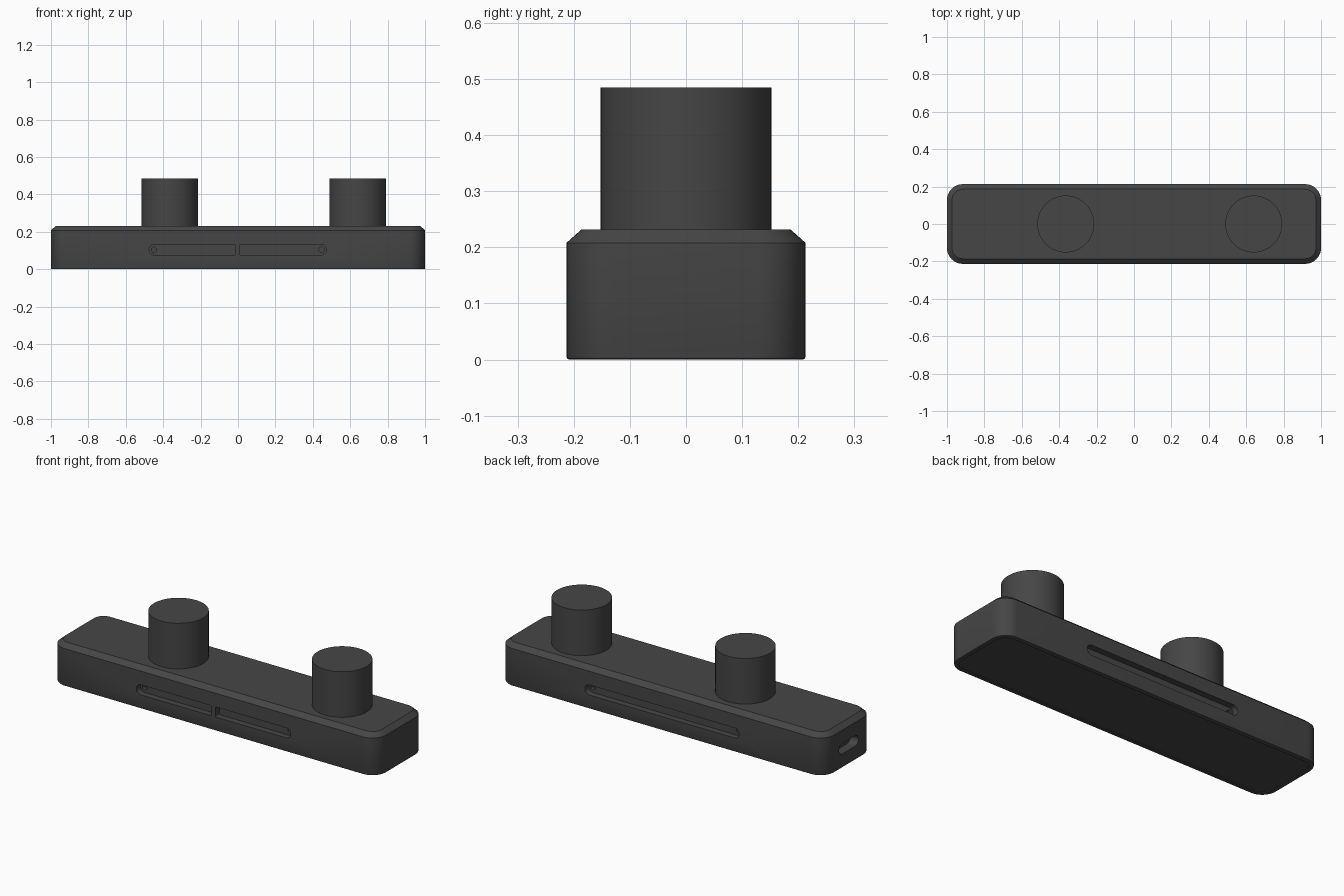
import bpy, bmesh, math

cube = bpy.data.objects.get("Cube")
if cube:
    bpy.data.objects.remove(cube, do_unlink=True)

charcoal = bpy.data.materials.new("charcoal plastic")
charcoal.use_nodes = True
COLOR = (0.061, 0.061, 0.061, 1)
charcoal.diffuse_color = COLOR
charcoal.node_tree.nodes["Principled BSDF"].inputs["Base Color"].default_value = COLOR


def rounded_rect(u0, u1, v0, v1, r_low, r_high, steps=10):
    """Counter-clockwise outline with separate radii at the u0 and u1 ends."""
    corners = [(u1 - r_high, v1 - r_high, 0, r_high), (u0 + r_low, v1 - r_low, 90, r_low),
               (u0 + r_low, v0 + r_low, 180, r_low), (u1 - r_high, v0 + r_high, 270, r_high)]
    pts = []
    for cu, cv, start, r in corners:
        for i in range(steps + 1):
            a = math.radians(start + 90 * i / steps)
            pts.append((cu + r * math.cos(a), cv + r * math.sin(a)))
    return pts


def loft(name, rings):
    """Skin a stack of matching 3D rings and cap both ends."""
    bm = bmesh.new()
    loops = [[bm.verts.new(p) for p in ring] for ring in rings]
    n = len(loops[0])
    for a, b in zip(loops, loops[1:]):
        for i in range(n):
            j = (i + 1) % n
            bm.faces.new((a[i], a[j], b[j], b[i]))
    bm.faces.new(loops[0][::-1])
    bm.faces.new(loops[-1])
    bmesh.ops.remove_doubles(bm, verts=bm.verts, dist=1e-5)
    bmesh.ops.recalc_face_normals(bm, faces=bm.faces)
    mesh = bpy.data.meshes.new(name)
    bm.to_mesh(mesh)
    bm.free()
    obj = bpy.data.objects.new(name, mesh)
    bpy.context.collection.objects.link(obj)
    mesh.materials.append(charcoal)
    return obj


def activate(obj):
    bpy.ops.object.select_all(action='DESELECT')
    obj.select_set(True)
    bpy.context.view_layer.objects.active = obj


def smooth(obj):
    activate(obj)
    bpy.ops.object.shade_smooth_by_angle(angle=math.radians(30))


def carve(target, outline, place, start, end):
    """Cut an outline through the target between two depths."""
    cutter = loft("cutter", [[place(u, v, d) for u, v in outline] for d in (start, end)])
    cutter.hide_render = True
    activate(target)
    mod = target.modifiers.new("cut", 'BOOLEAN')
    mod.operation, mod.solver, mod.object = 'DIFFERENCE', 'EXACT', cutter
    bpy.ops.object.modifier_apply(modifier=mod.name)
    bpy.data.objects.remove(cutter, do_unlink=True)


# Body: recessed underside, softened lower edge, chamfered top
HX, HY, R = 1.0, 0.213, 0.085
sections = [(0.024, 0.004), (0.024, 0), (0.005, 0), (0.0015, 0.0015),
            (0, 0.005), (0, 0.208), (0.027, 0.232)]
rings = []
for inset, z in sections:
    outline = rounded_rect(-HX + inset, HX - inset, -HY + inset, HY - inset, R - inset, R - inset)
    rings.append([(x, y, z) for x, y in outline])
body = loft("body", rings)


def along_y(u, v, d):
    return (u, d, v)


def along_x(u, v, d):
    return (d, u, v)


# Slots: a divided pair on the front, one long slot on the back
Z0, Z1, DEPTH = 0.076, 0.132, 0.035
END, SQUARE = 0.0275, 0.004
carve(body, rounded_rect(-0.475, -0.014, Z0, Z1, END, SQUARE), along_y, -0.3, -HY + DEPTH)
carve(body, rounded_rect(0.010, 0.472, Z0, Z1, SQUARE, END), along_y, -0.3, -HY + DEPTH)
carve(body, rounded_rect(-0.475, 0.472, Z0, Z1, END, END), along_y, 0.3, HY - DEPTH)

# Small round holes at the outer slot ends
for x in (-0.449, 0.446):
    hole = rounded_rect(x - 0.014, x + 0.014, 0.09, 0.118, 0.014, 0.014, 5)
    for side in (-1, 1):
        carve(body, hole, along_y, side * 0.3, side * (HY - DEPTH - 0.02))

# Oval port in the end wall
carve(body, rounded_rect(-0.085, 0.085, 0.076, 0.134, 0.0288, 0.0288), along_x, -1.1, -0.95)
smooth(body)

# Round posts
for name, x in (("right_post", -0.365), ("left_post", 0.64)):
    bpy.ops.mesh.primitive_cylinder_add(vertices=64, radius=0.152, depth=0.254,
                                        location=(x, 0, 0.358))
    post = bpy.context.object
    post.name = name
    post.data.materials.append(charcoal)
    smooth(post)
